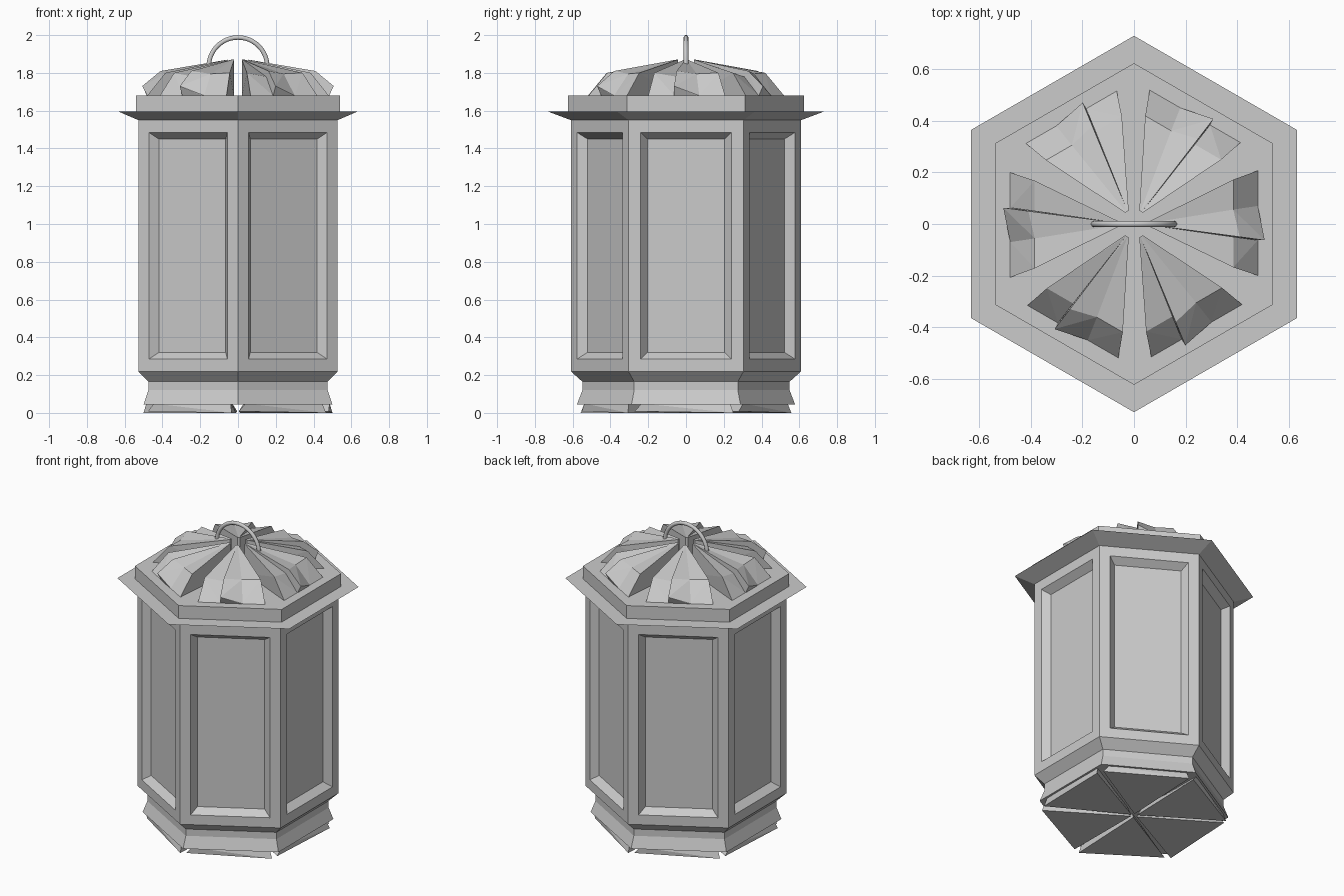
import bpy, bmesh, math
from mathutils import Matrix, Vector

cube = bpy.data.objects.get("Cube")
if cube:
    bpy.data.objects.remove(cube, do_unlink=True)

grey = bpy.data.materials.new("plain_grey")
grey.use_nodes = True
colour = (0.6, 0.6, 0.6, 1)
grey.diffuse_color = colour
grey.node_tree.nodes["Principled BSDF"].inputs["Base Color"].default_value = colour


def make_object(name, bm):
    bmesh.ops.recalc_face_normals(bm, faces=bm.faces[:])
    mesh = bpy.data.meshes.new(name)
    bm.to_mesh(mesh)
    bm.free()
    mesh.materials.append(grey)
    obj = bpy.data.objects.new(name, mesh)
    bpy.context.collection.objects.link(obj)
    return obj


def add_hull(bm, points, turn):
    """Add a convex solid around the points, turned about z."""
    verts = [bm.verts.new(turn @ Vector(p)) for p in points]
    result = bmesh.ops.convex_hull(bm, input=verts)
    loose = {v for v in result["geom_interior"] if isinstance(v, bmesh.types.BMVert)}
    if loose:
        bmesh.ops.delete(bm, geom=list(loose), context='VERTS')


TURNS = [Matrix.Rotation(math.radians(60 * i), 3, 'Z') for i in range(6)]

# Six-sided housing: (distance to flat side, height)
PROFILE = [(0.50, 0.045), (0.475, 0.12), (0.475, 0.165), (0.528, 0.22),
           (0.528, 1.55), (0.632, 1.595), (0.54, 1.595), (0.54, 1.68)]
bm = bmesh.new()
rings = []
for flat, z in PROFILE:
    corner = Vector((flat, flat * math.tan(math.pi / 6), z))
    rings.append([bm.verts.new(t @ corner) for t in TURNS])
panels = []
for level, (low, high) in enumerate(zip(rings, rings[1:])):
    for i in range(6):
        j = (i + 1) % 6
        face = bm.faces.new((low[i], low[j], high[j], high[i]))
        if level == 3:
            panels.append(face)
bm.faces.new(rings[0][::-1])
bm.faces.new(rings[-1])
bm.normal_update()
# Sunken panel with a sloping border on each side
bmesh.ops.inset_individual(bm, faces=panels, thickness=0.065, use_even_offset=True)
bmesh.ops.inset_individual(bm, faces=panels, thickness=0.036, depth=-0.045,
                           use_even_offset=True)
make_object("lantern_housing", bm)

# Roof petals: three folded strips each, the middle one tilted
# Each edge: (tip y, break x, y, z, rim x, y, z)
outer_left = (0.008, 0.385, 0.172, 1.80, 0.48, 0.207, 1.68)
inner_left = (0.003, 0.385, 0.056, 1.795, 0.48, 0.07, 1.68)
raised = (-0.003, 0.41, -0.05, 1.81, 0.507, -0.063, 1.73)
inner_right = (-0.003, 0.385, -0.05, 1.78, 0.48, -0.063, 1.68)
outer_right = (-0.008, 0.385, -0.168, 1.80, 0.48, -0.20, 1.68)
bm = bmesh.new()
for turn in TURNS:
    for pair in ((outer_left, inner_left), (inner_left, raised),
                 (inner_right, outer_right)):
        points = []
        for tip, bx, by, bz, rx, ry, rz in pair:
            points += [(0.055, tip, 1.87), (bx, by, bz), (rx, ry, rz),
                       (0.055, tip, 1.675), (0.48, ry, 1.675)]
        add_hull(bm, points, turn)
make_object("roof_petals", bm)

# Thin wedge feet under the base, slightly twisted
bm = bmesh.new()
for turn in TURNS:
    add_hull(bm, [(0.06, 0, 0.05), (0.485, 0.235, 0.05), (0.485, -0.235, 0.05),
                  (0.02, 0, 0), (0.50, 0.25, 0), (0.48, -0.272, 0.008)], turn)
make_object("base_wedges", bm)

# Carrying handle
curve = bpy.data.curves.new("handle", 'CURVE')
curve.dimensions = '3D'
curve.bevel_depth = 0.0125
curve.bevel_resolution = 3
curve.use_fill_caps = True
spline = curve.splines.new('POLY')
STEPS = 24
spline.points.add(STEPS)
for i, p in enumerate(spline.points):
    a = math.pi * i / STEPS
    p.co = (0.155 * math.cos(a), 0, 1.8325 + 0.155 * math.sin(a), 1)
spline.use_smooth = True
curve.materials.append(grey)
handle = bpy.data.objects.new("handle", curve)
bpy.context.collection.objects.link(handle)
